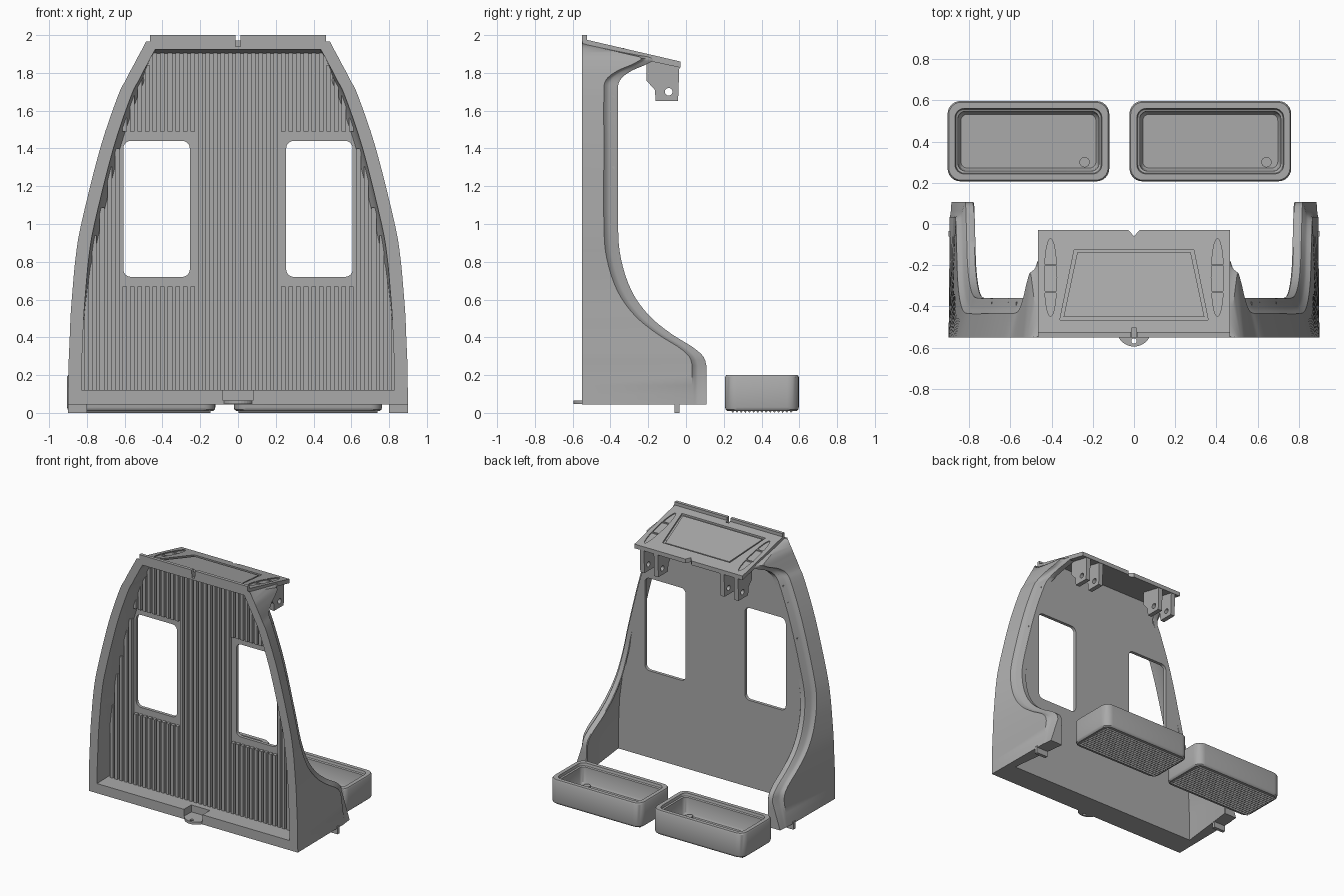
import bpy, bmesh, math
from mathutils import Vector

if "Cube" in bpy.data.objects:
    bpy.data.objects.remove(bpy.data.objects["Cube"])

grey = bpy.data.materials.new("plain_grey")
grey.use_nodes = True
grey.diffuse_color = (0.4, 0.4, 0.4, 1)
grey.node_tree.nodes["Principled BSDF"].inputs["Base Color"].default_value = grey.diffuse_color


def make(name, bm, smooth=False):
    bmesh.ops.recalc_face_normals(bm, faces=bm.faces)
    mesh = bpy.data.meshes.new(name)
    bm.to_mesh(mesh)
    bm.free()
    mesh.materials.append(grey)
    obj = bpy.data.objects.new(name, mesh)
    bpy.context.collection.objects.link(obj)
    if smooth:
        activate(obj)
        bpy.ops.object.shade_smooth_by_angle(angle=math.radians(35))
    return obj


def activate(obj):
    bpy.ops.object.select_all(action='DESELECT')
    obj.select_set(True)
    bpy.context.view_layer.objects.active = obj


def loft(name, rings, smooth=True):
    """Closed rings joined in order and capped at both ends."""
    bm = bmesh.new()
    loops = [[bm.verts.new(p) for p in ring] for ring in rings]
    n = len(loops[0])
    for low, high in zip(loops, loops[1:]):
        for i in range(n):
            j = (i + 1) % n
            bm.faces.new((low[i], low[j], high[j], high[i]))
    bm.faces.new(loops[0])
    bm.faces.new(loops[-1])
    return make(name, bm, smooth)


def prism(name, points, axis, a, b, lift=None):
    """Flat outline pushed from a to b along an axis."""
    place = {'x': lambda p, t: Vector((t, p[0], p[1])),
             'y': lambda p, t: Vector((p[0], t, p[1])),
             'z': lambda p, t: Vector((p[0], p[1], t))}[axis]
    rings = [[place(p, t) for p in points] for t in (a, b)]
    if lift:
        for v in rings[0] + rings[1]:
            v.z += lift(v.y)
    return loft(name, rings, False)


def rect(u0, u1, v0, v1):
    return [(u0, v0), (u1, v0), (u1, v1), (u0, v1)]


def rounded(u0, u1, v0, v1, r, steps=6):
    pts = []
    corners = [(u1 - r, v1 - r), (u0 + r, v1 - r), (u0 + r, v0 + r), (u1 - r, v0 + r)]
    for k, (cu, cv) in enumerate(corners):
        for i in range(steps + 1):
            a = (k + i / steps) * math.pi / 2
            pts.append((cu + r * math.cos(a), cv + r * math.sin(a)))
    return pts


def ellipse(cu, cv, ru, rv, n=24):
    return [(cu + ru * math.cos(i * math.tau / n), cv + rv * math.sin(i * math.tau / n))
            for i in range(n)]


def cut(obj, *cutters):
    for c in cutters:
        c.hide_render = True
        mod = obj.modifiers.new("cut", 'BOOLEAN')
        mod.operation, mod.object, mod.solver = 'DIFFERENCE', c, 'EXACT'
        activate(obj)
        bpy.ops.object.modifier_apply(modifier=mod.name)
        bpy.data.objects.remove(c)


# Side edge: height, half width, depth of the rear rim
rows = [Vector(r) for r in (
    (.045, .9, .108), (.25, .897, .108), (.33, .894, .06), (.42, .89, -.08),
    (.52, .886, -.2), (.65, .876, -.29), (.82, .86, -.345), (1, .83, -.36),
    (1.4, .73, -.36), (1.68, .635, -.36), (1.76, .595, -.35), (1.81, .57, -.29),
    (1.85, .548, -.2), (1.885, .53, -.172), (1.93, .505, -.37), (1.965, .487, -.52))]
stations = []
for i in range(len(rows) - 1):
    p0, p1, p2 = rows[max(i - 1, 0)], rows[i], rows[i + 1]
    p3 = rows[min(i + 2, len(rows) - 1)]
    sharp = i in (0, 13, 14)
    for k in range(4):
        t = k / 4
        curve = .5 * (2 * p1 + (p2 - p0) * t + (2 * p0 - 5 * p1 + 4 * p2 - p3) * t * t
                      + (3 * p1 - p0 - 3 * p2 + p3) * t ** 3)
        stations.append(p1.lerp(p2, t) if sharp else curve)
stations.append(rows[-1])

FRONT, BACK = -.55, -.36


def narrowing(y):
    """How far the wall has drawn in towards the panel: 0 deep, 1 shallow."""
    return min(1, max(0, (-.1 - y) / .25))


# Side walls leaning inward to a rolled rear rim
for side, label in ((1, "left"), (-1, "right")):
    rings = []
    for z, x, y in stations:
        ramp = min(1, z / .25)
        section = [(0, FRONT), (.03 * ramp, max(y - .075, FRONT + .004)),
                   (.05 * ramp, max(y - .06, FRONT + .008)),
                   (.06 * ramp, max(y - .045, FRONT + .012)),
                   (.07 * ramp, max(y - .015, FRONT + .014)), (.078 * ramp, y),
                   (.115, y), (.12, y - .006),
                   (.065 + .02 * narrowing(y), max(min(y - .05, BACK), FRONT + .01)),
                   (.07, FRONT)]
        rings.append([(side * (x - o), d, z) for o, d in section])
    loft(label + "_side_wall", rings)
    prism(label + "_foot_peg", rect(side * .8, side * .9, -.06, -.035), 'z', 0, .06)

# Thin recessed panel with two windows
edge = [(s[1] - .045 - .035 * narrowing(s[2]), s[0]) for s in stations if s[0] < 1.88]
edge.append((.43, 1.92))
panel = prism("panel", edge + [(-x, z) for x, z in reversed(edge)], 'y', -.385, BACK)
for u0, u1 in ((.255, .607), (-.607, -.255)):
    cut(panel, prism("window_cutter", rounded(u0, u1, .72, 1.44, .04), 'y', -.6, -.2))

# Vertical ribs on the panel, broken above and below the windows
bm = bmesh.new()
for i in range(-20, 21):
    x = i * .04
    top = max([s[0] for s in stations if s[1] - .06 > abs(x) + .012 and s[0] < 1.92] + [.1])
    spans = [(.1, top)]
    if .23 < abs(x) < .63:
        spans = [(.1, .67), (1.49, top)]
    for low, high in spans:
        if high - low > .02:
            box = bmesh.ops.create_cube(bm, size=1)["verts"]
            bmesh.ops.scale(bm, vec=(.024, .035, high - low), verts=box)
            bmesh.ops.translate(bm, vec=(x, -.396, (low + high) / 2), verts=box)
make("panel_ribs", bm)

# Bottom sill with a mounting tab
sill = prism("bottom_sill", rect(-.86, .86, .045, .12), 'y', FRONT, BACK - .005)
cut(sill, prism("sill_cutter", rect(-.08, .08, .065, .2), 'y', -.6, -.46))
tab = prism("mounting_tab", ellipse(0, -.51, .085, .085, 32), 'z', .046, .066)
cut(tab, prism("tab_cutter", ellipse(0, -.568, .013, .013), 'z', 0, .1))


# Sloped canopy with lip, recesses and notches
def slope(y):
    return 1.975 - (y + .525) * .232


canopy = prism("canopy", [(FRONT, 2), (-.525, 2), (-.525, slope(-.525)), (-.03, slope(-.03)),
                          (-.03, 1.828), (-.37, 1.9), (FRONT, 1.925)], 'x', -.465, .465)
tray_recess = [(-.29, -.125), (.29, -.125), (.36, -.465), (-.36, -.465)]
cut(canopy,
    prism("recess_cutter", tray_recess, 'z', -.014, .1, slope),
    prism("left_oval_cutter", ellipse(.405, -.26, .03, .19), 'z', -.008, .1, slope),
    prism("right_oval_cutter", ellipse(-.405, -.26, .03, .19), 'z', -.008, .1, slope),
    prism("lip_notch_cutter", [(-.018, 2.1), (-.012, 1.94), (.012, 1.94), (.018, 2.1)],
          'y', -.6, -.505),
    prism("rear_notch_cutter", [(-.035, -.02), (0, -.06), (.035, -.02)], 'z', 1.7, 2))
prism("canopy_inlay", [(x * .95, -.295 + (y + .295) * .92) for x, y in tray_recess],
      'z', -.016, -.006, slope)
for side in (1, -1):
    for y in (-.2, -.33):
        prism("oval_bridge", rect(side * .375, side * .44, y - .004, y + .004),
              'z', -.012, .001, slope)

# Paired hanging brackets under the canopy
shape = [(-.21, 1.88), (-.21, 1.76), (-.165, 1.71), (-.16, 1.65), (-.042, 1.65), (-.035, 1.84)]
for side in (1, -1):
    for x in (.285, .405):
        plate = prism("bracket_plate", shape, 'x', side * x - .018, side * x + .018)
        cut(plate, prism("pin_cutter", ellipse(-.092, 1.7, .02, .02), 'x', -.6, .6))
    prism("bracket_web", rect(side * .285, side * .405, -.2, -.17), 'z', 1.76, 1.88)

# Two open storage trays with ribbed undersides
layers = [(.012, .01), (.003, .018), (0, .03), (0, .19), (.006, .2), (.036, .2),
          (.04, .18), (.05, .175), (.055, .06), (.065, .045)]
for label, x0, x1 in (("right", -.905, -.12), ("left", -.022, .763)):
    rings = [[(x, y, z) for x, y in rounded(x0 + o, x1 - o, .207 + o, .597 - o, .062 - o * .5)]
             for o, z in layers]
    loft(label + "_tray", rings)
    for i in range(15):
        y = .248 + i * .022
        prism(label + "_tray_rib", [(y - .009, .012), (y, 0), (y + .009, .012)],
              'x', x0 + .025, x1 - .025)
    prism(label + "_tray_drain", ellipse(x1 - .12, .3, .025, .025), 'z', .04, .06)
